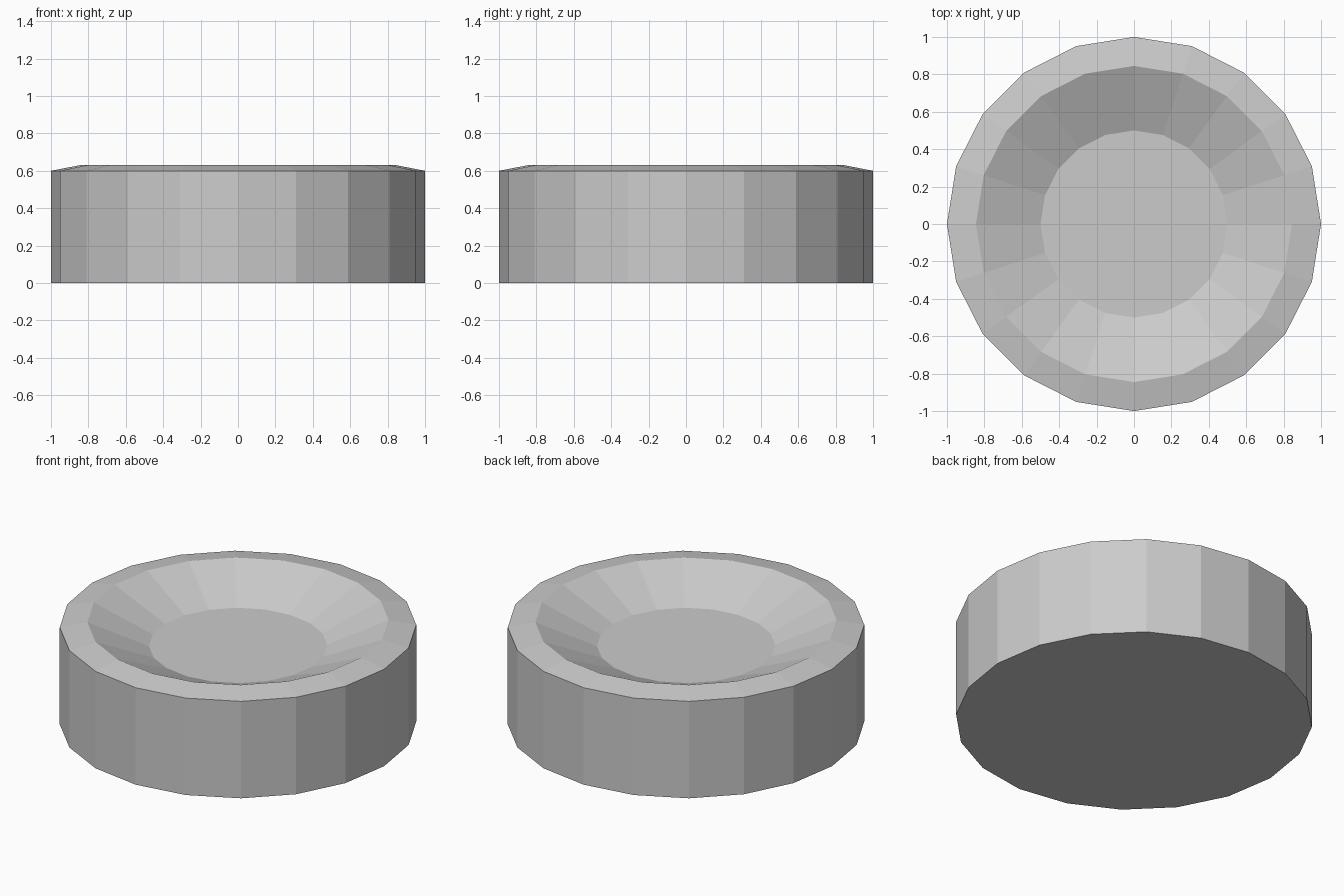
import bpy, bmesh, math

if "Cube" in bpy.data.objects:
    bpy.data.objects.remove(bpy.data.objects["Cube"])

SIDES = 20
# outer wall, sloped rim and shallow dish as (radius, height)
PROFILE = [(1.0, 0.0), (1.0, 0.6), (0.845, 0.63), (0.5, 0.48)]

bm = bmesh.new()
rings = [[bm.verts.new((r * math.cos(2 * math.pi * i / SIDES),
                        r * math.sin(2 * math.pi * i / SIDES), z))
          for i in range(SIDES)] for r, z in PROFILE]

# side bands
for low, high in zip(rings, rings[1:]):
    for i in range(SIDES):
        j = (i + 1) % SIDES
        bm.faces.new((low[i], low[j], high[j], high[i]))

# flat underside and dish floor
bm.faces.new(rings[0][::-1])
bm.faces.new(rings[-1])

mesh = bpy.data.meshes.new("round_dish")
bm.to_mesh(mesh)
bm.free()
bpy.context.collection.objects.link(bpy.data.objects.new("round_dish", mesh))
